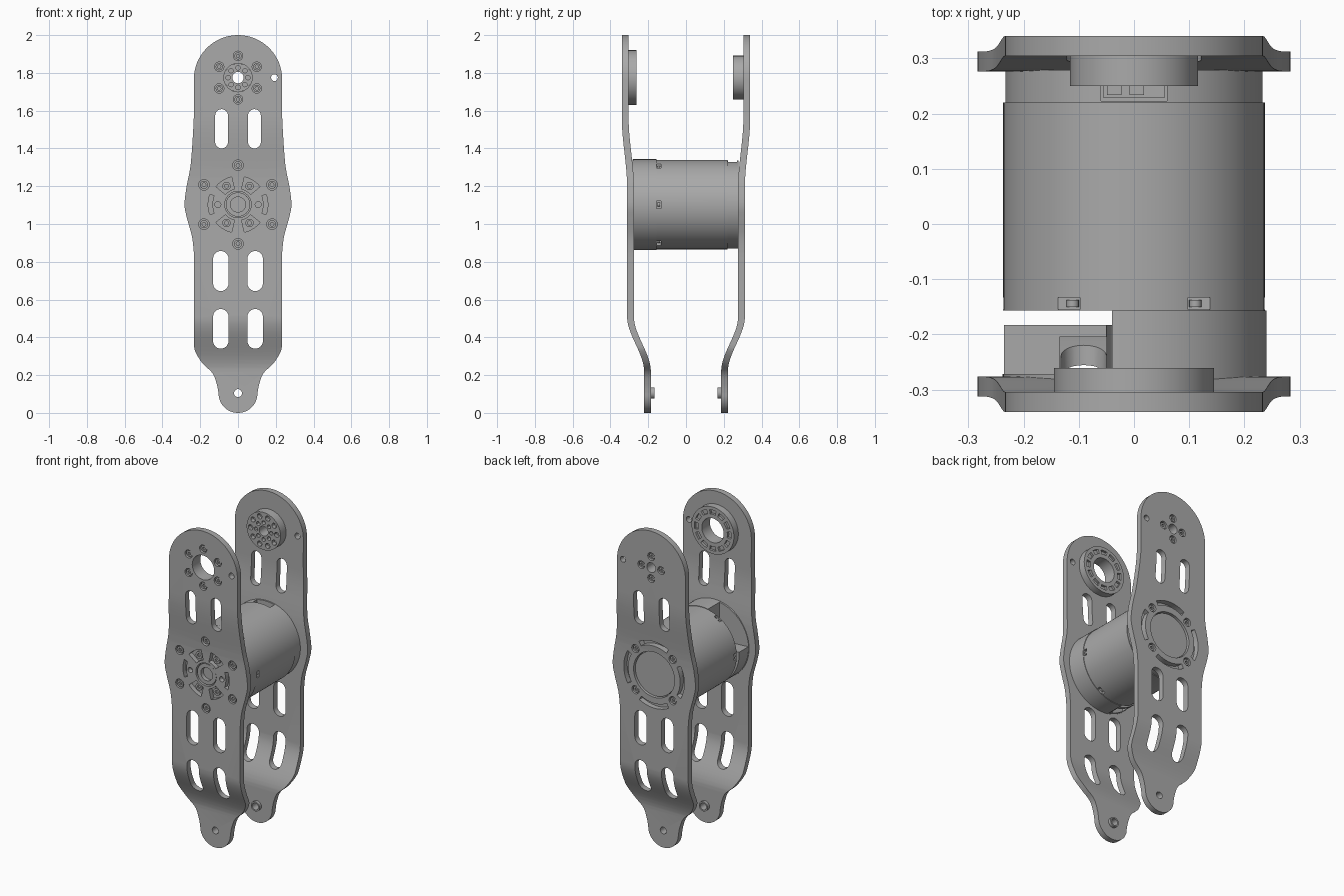
import bpy, bmesh
from math import sin, cos, pi, radians
from mathutils import Vector

cube = bpy.data.objects.get("Cube")
if cube:
    bpy.data.objects.remove(cube, do_unlink=True)

grey = bpy.data.materials.new("satin grey")
grey.use_nodes = True
grey.diffuse_color = (0.4, 0.4, 0.4, 1)
grey.node_tree.nodes["Principled BSDF"].inputs["Base Color"].default_value = (0.4, 0.4, 0.4, 1)

HUB, MID, FOOT = 1.775, 1.103, 0.105   # heights of the three pivot axes


# ---- outlines in the x-z plane ----
def circle(x, z, r, n=32):
    return [(x + r * cos(2 * pi * i / n), z + r * sin(2 * pi * i / n)) for i in range(n)]


def arc(x, z, r, a, b, n=12):
    return [(x + r * cos(radians(a + (b - a) * i / n)),
             z + r * sin(radians(a + (b - a) * i / n))) for i in range(n + 1)]


def slot(x, z0, z1, r):
    return arc(x, z1 - r, r, 0, 180) + arc(x, z0 + r, r, 180, 360)


def sector(z, r0, r1, mid, half):
    return arc(0, z, r1, mid - half, mid + half) + arc(0, z, r0, mid + half, mid - half)


def ring(z, r, angles):
    return [(r * cos(radians(a)), z + r * sin(radians(a))) for a in angles]


def box(x0, x1, z0, z1):
    return [(x0, z0), (x1, z0), (x1, z1), (x0, z1)]


def spline(pts, n=5):
    """Smooth curve through the points."""
    v = [Vector(p) for p in [pts[0]] + pts + [pts[-1]]]
    out = []
    for a, b, c, d in zip(v, v[1:], v[2:], v[3:]):
        for i in range(n):
            t = i / n
            out.append(tuple(b + (c - a) * t / 2 + (a * 2 - b * 5 + c * 4 - d) * t**2 / 2
                             + (b * 3 - a - c * 3 + d) * t**3 / 2))
    return out + [pts[-1]]


# ---- solids ----
def make(name, prisms, along="y"):
    """Object from (outline, start, end) prisms."""
    bm = bmesh.new()
    for pts, a, b in prisms:
        def put(p, t):
            return bm.verts.new((p[0], t, p[1]) if along == "y" else (t, p[0], p[1]))
        lo, hi = [put(p, a) for p in pts], [put(p, b) for p in pts]
        bm.faces.new(lo)
        bm.faces.new(hi[::-1])
        for i in range(len(pts)):
            j = (i + 1) % len(pts)
            bm.faces.new((lo[i], hi[i], hi[j], lo[j]))
    bmesh.ops.recalc_face_normals(bm, faces=bm.faces[:])
    me = bpy.data.meshes.new(name)
    bm.to_mesh(me)
    bm.free()
    me.materials.append(grey)
    ob = bpy.data.objects.new(name, me)
    bpy.context.collection.objects.link(ob)
    return ob


def combine(ob, other, operation):
    other.hide_render = True
    mod = ob.modifiers.new("cut", "BOOLEAN")
    mod.operation, mod.solver, mod.object = operation, "EXACT", other
    bpy.context.view_layer.update()
    deps = bpy.context.evaluated_depsgraph_get()
    me = bpy.data.meshes.new_from_object(ob.evaluated_get(deps))
    ob.modifiers.clear()
    ob.data = me
    bpy.data.objects.remove(other, do_unlink=True)


def cut(ob, prisms):
    combine(ob, make("cutter", prisms), "DIFFERENCE")


# ---- side plates ----
side = spline([(0.233, 1.65), (0.235, 1.54), (0.25, 1.32), (0.272, 1.2), (0.283, 1.103),
               (0.27, 1.03), (0.243, 0.93), (0.233, 0.84)])
side += spline([(0.233, 0.38), (0.228, 0.33), (0.19, 0.265), (0.135, 0.21), (0.112, 0.15),
                (0.103, FOOT)])
half = arc(0, 1.766, 0.234, 90, 0, 16) + side + arc(0, 0.103, 0.103, 0, -90, 12)[1:]
outline = half + [(-x, z) for x, z in half[-2:0:-1]]


def ease(t):
    t = min(max(t, 0), 1)
    return t * t * (3 - 2 * t)


def offset(z):
    return 0.222 + 0.09 * ease((z - 0.22) / 0.29) + 0.028 * ease((z - 1.2) / 0.36)


heights = ([-0.1] + [0.22 + 0.29 * i / 14 for i in range(15)]
           + [1.2 + 0.36 * i / 8 for i in range(9)] + [2.1])


def plate(name, s):
    band = [(s * offset(z), z) for z in heights]
    band += [(s * (offset(z) - 0.036), z) for z in reversed(heights)]
    ob = make(name, [(band, -0.4, 0.4)], "x")
    combine(ob, make("outline", [(outline, s * 0.1, s * 0.5)]), "INTERSECT")
    holes = [circle(0.193, HUB, 0.018, 16), circle(0, FOOT, 0.021, 20)]
    for x in (-1, 1):
        holes += [slot(x * 0.087, 1.4, 1.608, 0.034), slot(x * 0.091, 0.645, 0.857, 0.041),
                  slot(x * 0.091, 0.34, 0.55, 0.041)]
    return ob, [(h, s * 0.1, s * 0.5) for h in holes]


def screws(name, points, r, y_in, y_out):
    """Socket-head screws sunk in their holes."""
    ob = make(name, [(circle(x, z, r, 16), y_in, y_out) for x, z in points])
    cut(ob, [(circle(x, z, r * 0.5, 6), y_out + (y_in - y_out) * 0.6, y_out * 1.1)
             for x, z in points])
    return ob


six = range(30, 390, 60)
front, holes = plate("front_plate", -1)
holes.append((circle(0, HUB, 0.075), -0.5, -0.1))
hub_screws, mid_screws = ring(HUB, 0.115, six), ring(MID, 0.208, six)
holes += [(circle(x, z, 0.025, 16), -0.5, -0.322) for x, z in hub_screws]
holes += [(circle(x, z, 0.028, 16), -0.5, -0.292) for x, z in mid_screws]
holes += [(sector(MID, 0.085, 0.15, a, 19), -0.5, -0.1) for a in (58, 122, 238, 302)]
holes += [(sector(MID, 0.135, 0.158, a, 20), -0.5, -0.1) for a in (0, 180)]
holes += [(circle(x, z, 0.016, 16), -0.5, -0.1) for x, z in ring(MID, 0.107, (0, 180))]
holes.append((circle(0, MID, 0.07), -0.5, -0.1))
cut(front, holes)
screws("front_hub_screws", hub_screws, 0.019, -0.318, -0.334)
screws("front_middle_screws", mid_screws, 0.021, -0.288, -0.308)

back, holes = plate("back_plate", 1)
holes += [(circle(0, HUB, 0.03), 0.1, 0.5), (circle(0, MID, 0.14, 48), 0.1, 0.5)]
holes += [(sector(MID, 0.178, 0.207, a, 29), 0.1, 0.5) for a in range(0, 360, 90)]
hub_screws, mid_screws = ring(HUB, 0.068, range(0, 360, 90)), ring(MID, 0.18, range(45, 405, 90))
holes += [(circle(x, z, 0.024, 16), 0.322, 0.5) for x, z in hub_screws]
holes += [(circle(x, z, 0.025, 16), 0.292, 0.5) for x, z in mid_screws]
cut(back, holes)
screws("back_hub_screws", hub_screws, 0.018, 0.318, 0.334)
screws("back_middle_screws", mid_screws, 0.019, 0.288, 0.306)

# ---- upper bearing and output hub ----
bearing = make("bearing_ring", [(circle(0, HUB, 0.145, 64), -0.305, -0.261)])
cut(bearing, [(circle(0, HUB, 0.075), -0.5, -0.1)]
    + [(sector(HUB, 0.1, 0.125, a, 10), -0.275, -0.1) for a in range(0, 360, 30)])
hub = make("output_hub", [(circle(0, HUB, 0.116, 64), 0.25, 0.306)])
cut(hub, [(circle(0, HUB, 0.03), 0.1, 0.5)]
    + [(circle(x, z, 0.016, 12), 0.1, 0.275) for x, z in ring(HUB, 0.089, range(0, 360, 36))]
    + [(circle(x, z, 0.012, 12), 0.1, 0.275) for x, z in ring(HUB, 0.052, range(0, 360, 45))])

# ---- foot bushings ----
for name, s in (("front_bushing", -1), ("back_bushing", 1)):
    bush = make(name, [(circle(0, FOOT, 0.03, 24), s * 0.168, s * 0.19)])
    cut(bush, [(circle(0, FOOT, 0.021, 20), s * 0.1, s * 0.3)])

# ---- motor ----
body = make("motor_body", [(circle(0, MID, 0.237, 96), -0.157, 0.22)])
notches = []
for x, z in ring(MID, 0.236, range(0, 360, 60)):
    w, h = (0.012, 0.02) if abs(x) > 0.2 else (0.02, 0.014)
    notches.append((box(x - w, x + w, z - h, z + h), -0.155, -0.133))
cut(body, notches)
screws("motor_side_pins", ring(MID, 0.222, range(0, 360, 60)), 0.011, -0.15, -0.138)
rear = make("motor_rear_cap", [(circle(0, MID, 0.233, 96), 0.22, 0.279)])
cut(rear, [(box(-0.06, 0.06, MID + 0.16, MID + 0.3), 0.223, 0.27)])
make("motor_rear_disc", [(circle(0, MID, 0.136, 48), 0.27, 0.3)])

# socket strip in the rear recess
make("socket_block", [(box(-0.055, 0.055, MID + 0.15, MID + 0.19), 0.228, 0.265)])
make("socket_pins", [(box(x - 0.013, x + 0.013, MID + 0.18, MID + 0.2), 0.234, 0.258)
                     for x in (-0.036, 0.005)])

# gearbox collar, open on its upper left quarter
collar = make("gearbox_collar", [(circle(0, MID, 0.24, 96), -0.281, -0.157)])
cut(collar, [(box(-0.5, -0.04, MID - 0.5, MID + 0.5), -0.4, -0.1)])
shell = make("gearbox_lower_shell", [(sector(MID, 0.05, 0.236, 222, 45), -0.281, -0.183)])
cut(shell, [(box(-0.135, -0.05, MID - 0.4, MID + 0.1), -0.262, -0.205)])
face = make("gearbox_face", [(circle(0, MID, 0.238, 96), -0.283, -0.272)])
cut(face, [(circle(0, MID, 0.04), -0.4, -0.278)])
boss = make("gearbox_centre_ring", [(circle(0, MID, 0.064), -0.306, -0.28)])
cut(boss, [(circle(0, MID, 0.04), -0.4, -0.2)])
screws("gearbox_screws", ring(MID, 0.115, (58, 122, 238, 302)), 0.022, -0.28, -0.296)

# ---- smooth shading with sharp edges ----
bpy.ops.object.select_all(action="DESELECT")
for ob in bpy.context.collection.objects:
    if ob.type == "MESH" and grey.name in ob.data.materials:
        ob.select_set(True)
        bpy.context.view_layer.objects.active = ob
bpy.ops.object.shade_smooth_by_angle(angle=radians(30))
